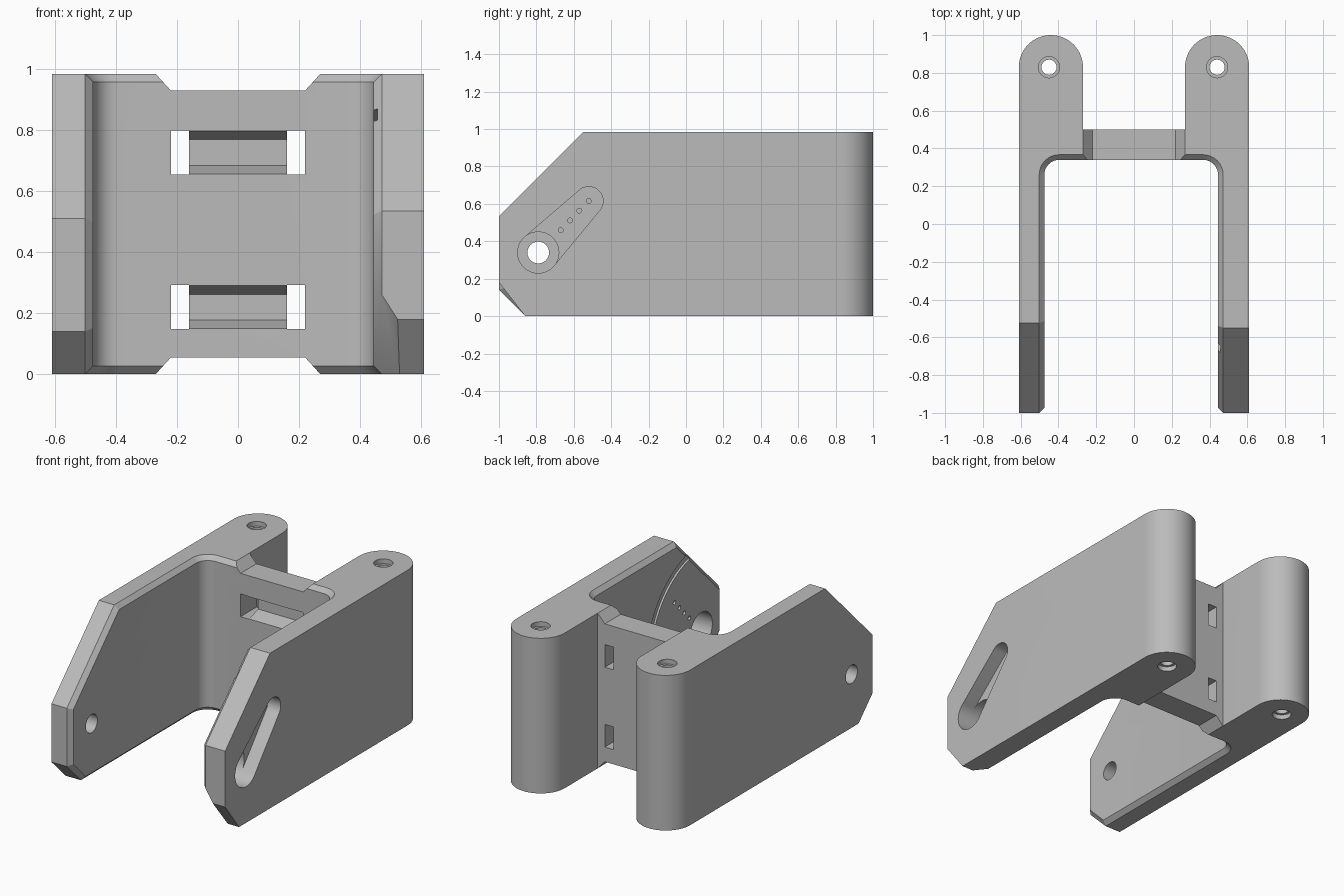
import bpy, bmesh
from math import cos, sin, pi, radians
from mathutils import Vector

old = bpy.data.objects.get("Cube")
if old:
    bpy.data.objects.remove(old, do_unlink=True)

TOP = 0.985
OUT = 0.61
HUB = (-0.79, 0.34)          # pivot position in y, z


def arc(cx, cy, r, a0, a1, n):
    steps = [radians(a0 + (a1 - a0) * i / n) for i in range(n + 1)]
    return [(cx + r * cos(a), cy + r * sin(a)) for a in steps]


def circle(cx, cy, r, n=48):
    return arc(cx, cy, r, 0, 360, n)[:-1]


def prism(bm, pts, axis, lo, hi, pts_hi=None):
    """Extrude a 2D outline along an axis; returns the side faces in order."""
    def place(p, h):
        return {"x": (h, *p), "y": (p[0], h, p[1]), "z": (*p, h)}[axis]
    a = [bm.verts.new(place(p, lo)) for p in pts]
    b = [bm.verts.new(place(p, hi)) for p in (pts_hi or pts)]
    bm.faces.new(a)
    bm.faces.new(b[::-1])
    n = len(pts)
    sides = [bm.faces.new((a[i], b[i], b[(i + 1) % n], a[(i + 1) % n])) for i in range(n)]
    bmesh.ops.recalc_face_normals(bm, faces=bm.faces[:])
    return sides


def slice_off(bm, point, normal):
    """Cut away everything on the normal side of a plane and cap the cut."""
    geom = bm.verts[:] + bm.edges[:] + bm.faces[:]
    res = bmesh.ops.bisect_plane(bm, geom=geom, dist=1e-5, plane_co=point,
                                 plane_no=Vector(normal).normalized(), clear_outer=True)
    rim = [e for e in res["geom_cut"] if isinstance(e, bmesh.types.BMEdge)]
    bmesh.ops.edgeloop_fill(bm, edges=rim)
    bmesh.ops.recalc_face_normals(bm, faces=bm.faces[:])


def to_object(bm, name):
    mesh = bpy.data.meshes.new(name)
    bm.to_mesh(mesh)
    bm.free()
    ob = bpy.data.objects.new(name, mesh)
    bpy.context.collection.objects.link(ob)
    return ob


def half_body(inner, front_z, low_z, ramp):
    """One arm, its rounded rear boss and half of the cross plate, on +x."""
    bm = bmesh.new()
    r = 0.08
    inside = [(0, 0.34)] + arc(inner - r, 0.34 - r, r, 90, 0, 8) + [(inner, -1)]
    outside = [(OUT, -1)] + arc(0.44, 0.83, 0.17, 0, 180, 32) + [(0.27, 0.5), (0, 0.5)]
    sides = prism(bm, inside + outside, "z", 0, TOP)
    for f in sides[:len(inside) - 1]:
        f.material_index = 1
    # sloped front corners
    slice_off(bm, (0, -1, front_z), (0, -1, 1))
    slice_off(bm, (0, -1, low_z), (0, -low_z, -0.14))
    # chamfer around the inside wall
    rim = [e for e in bm.edges if len({f.material_index for f in e.link_faces}) == 2
           and any(v.co.x > 0.001 for v in e.verts)]
    bmesh.ops.bevel(bm, geom=rim, offset=0.027, segments=1, affect="EDGES")
    if ramp:
        slice_off(bm, (0.53, -1, 0.17), (-0.0153, -0.0119, -0.0098))
    seam = [f for f in bm.faces if all(abs(v.co.x) < 1e-4 for v in f.verts)]
    bmesh.ops.delete(bm, geom=seam, context="FACES")
    for f in bm.faces:
        f.material_index = 0
    return bm


# Body: two slightly different halves welded on the centre line
body = half_body(0.445, 0.535, 0.18, True)
other = half_body(0.475, 0.51, 0.14, False)
bmesh.ops.scale(other, vec=(-1, 1, 1), verts=other.verts[:])
spare = bpy.data.meshes.new("spare")
other.to_mesh(spare)
other.free()
body.from_mesh(spare)
bpy.data.meshes.remove(spare)
bmesh.ops.remove_doubles(body, verts=body.verts[:], dist=0.001)
bmesh.ops.recalc_face_normals(body, faces=body.faces[:])
bracket = to_object(body, "bracket")


def cut(pts, axis, lo, hi, pts_hi=None):
    bm = bmesh.new()
    prism(bm, pts, axis, lo, hi, pts_hi)
    cutter = to_object(bm, "cutter")
    cutter.hide_render = True
    mod = bracket.modifiers.new("cut", "BOOLEAN")
    mod.operation = "DIFFERENCE"
    mod.solver = "EXACT"
    mod.object = cutter
    bpy.context.view_layer.objects.active = bracket
    bpy.ops.object.modifier_apply(modifier=mod.name)
    mesh = cutter.data
    bpy.data.objects.remove(cutter, do_unlink=True)
    bpy.data.meshes.remove(mesh)


def rect(x0, x1, z0, z1):
    return [(x0, z0), (x1, z0), (x1, z1), (x0, z1)]


# Notches above and below the cross plate
notch = [(-0.28, 0.996), (-0.22, 0.93), (0.22, 0.93), (0.28, 0.996)]
cut(notch, "y", 0.3, 0.6)
cut([(x, TOP - z) for x, z in notch], "y", 0.3, 0.6)

# Strap slots: through at both ends, tapered pocket between
for z in (0.22, 0.727):
    cut(rect(-0.165, 0.165, z - 0.072, z + 0.072), "y", 0.335, 0.43,
        rect(-0.165, 0.165, z - 0.042, z + 0.042))
    for s in (-1, 1):
        cut(rect(s * 0.19 - 0.03, s * 0.19 + 0.03, z - 0.072, z + 0.072), "y", 0.3, 0.6)

# Screw holes with counterbores in the rear bosses
for x in (-0.45, 0.44):
    cut(circle(x, 0.83, 0.04), "z", -0.1, 1.1)
    cut(circle(x, 0.83, 0.056), "z", -0.1, 0.03)
    cut(circle(x, 0.83, 0.056), "z", TOP - 0.03, 1.1)

# Pivot holes: small on the right arm, large on the left arm
cut(circle(*HUB, 0.058), "x", -0.7, -0.4)
cut(circle(*HUB, 0.11), "x", 0.4, 0.7)

# Tapered lever pocket on the outside of the left arm, with pin holes
TIP = (-0.52, 0.615)
ends = arc(*HUB, 0.11, 135, 315, 16) + arc(*TIP, 0.077, -45, 135, 20)
cut(ends, "x", 0.52, 0.7)
for i in range(4):
    cut(circle(-0.67 + 0.05 * i, 0.46 + 0.0517 * i, 0.013, 16), "x", 0.4, 0.7)

# Shallow arc groove on the inside of the left arm
groove = arc(*HUB, 0.55, -80, 110, 64) + arc(*HUB, 0.505, 110, -80, 64)
cut(groove, "x", 0.42, 0.458)

# Colour and shading
mat = bpy.data.materials.new("light_grey")
mat.use_nodes = True
grey = (0.5, 0.5, 0.5, 1)
mat.diffuse_color = grey
mat.node_tree.nodes["Principled BSDF"].inputs["Base Color"].default_value = grey
bracket.data.materials.clear()
bracket.data.materials.append(mat)
bpy.ops.object.select_all(action="DESELECT")
bracket.select_set(True)
bpy.context.view_layer.objects.active = bracket
bpy.ops.object.shade_smooth_by_angle(angle=radians(30))
